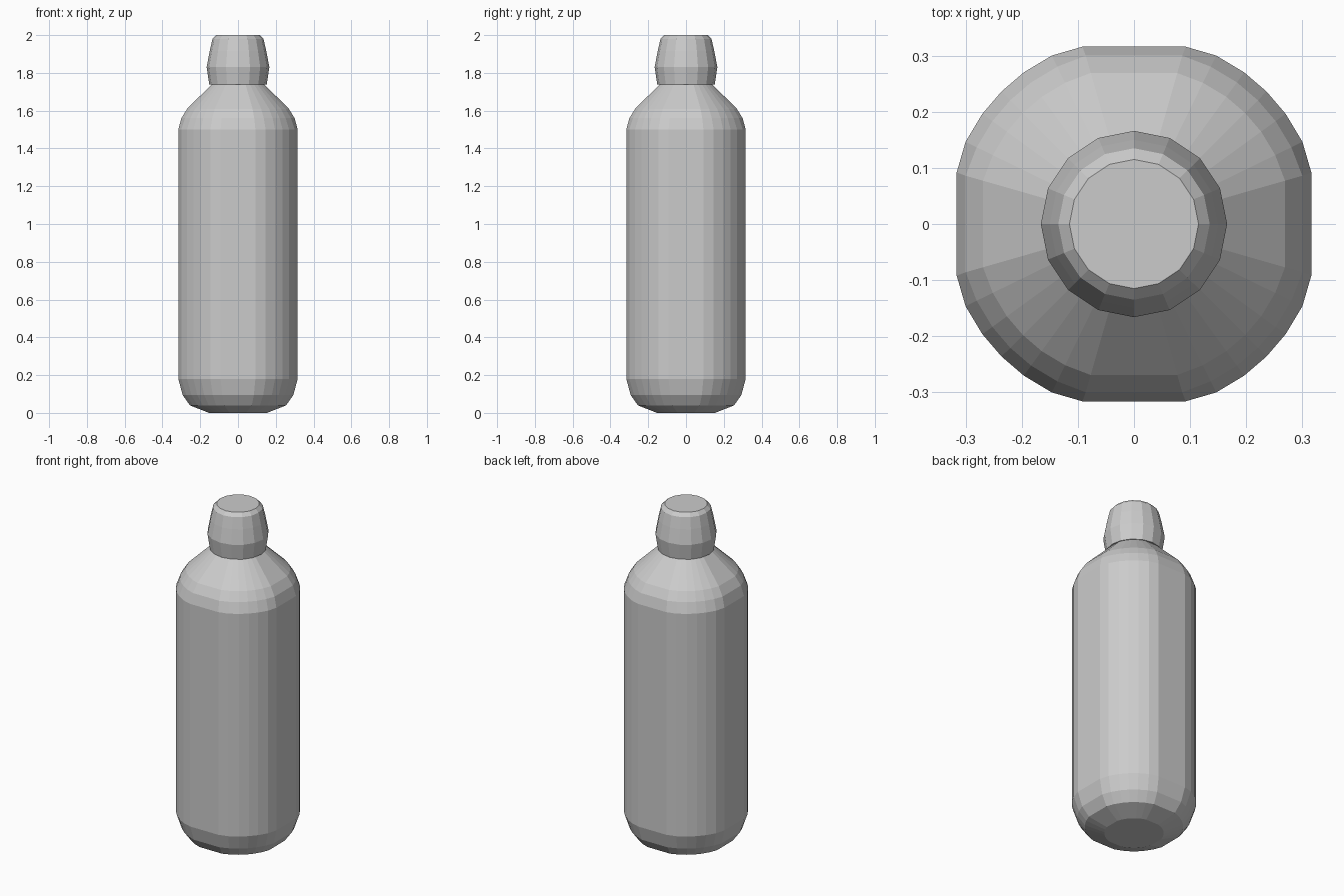
import bpy, bmesh
from math import cos, sin, radians

if "Cube" in bpy.data.objects:
    bpy.data.objects.remove(bpy.data.objects["Cube"])


def lathe(name, profile, angles, limit):
    """Stack rings of (radius, height), with the sides flattened at +-limit."""
    bm = bmesh.new()
    clip = lambda v: max(-limit, min(limit, v))
    rings = [[bm.verts.new((clip(r * cos(radians(a))), clip(r * sin(radians(a))), z))
              for a in angles] for r, z in profile]
    n = len(angles)
    for low, high in zip(rings, rings[1:]):
        for i in range(n):
            j = (i + 1) % n
            bm.faces.new((low[i], low[j], high[j], high[i]))
    bm.faces.new(rings[0][::-1])
    bm.faces.new(rings[-1])
    bmesh.ops.recalc_face_normals(bm, faces=bm.faces)
    mesh = bpy.data.meshes.new(name)
    bm.to_mesh(mesh)
    bm.free()
    obj = bpy.data.objects.new(name, mesh)
    bpy.context.collection.objects.link(obj)
    return obj


# Bottle body: round section with four flattened sides
body_angles = [90 * q + a for q in range(4) for a in (16, 26, 36, 45, 54, 64, 74)]
body_profile = [(0.16, 0.0), (0.265, 0.04), (0.305, 0.095), (0.334, 0.18),
                (0.334, 1.50), (0.312, 1.56), (0.28, 1.61), (0.142, 1.742)]
lathe("bottle_body", body_profile, body_angles, 0.316)

# Tapered cap
cap_angles = [i * 22.5 for i in range(16)]
cap_profile = [(0.152, 1.738), (0.166, 1.83), (0.15, 1.915), (0.135, 1.98), (0.115, 2.0)]
lathe("cap", cap_profile, cap_angles, 0.166)
